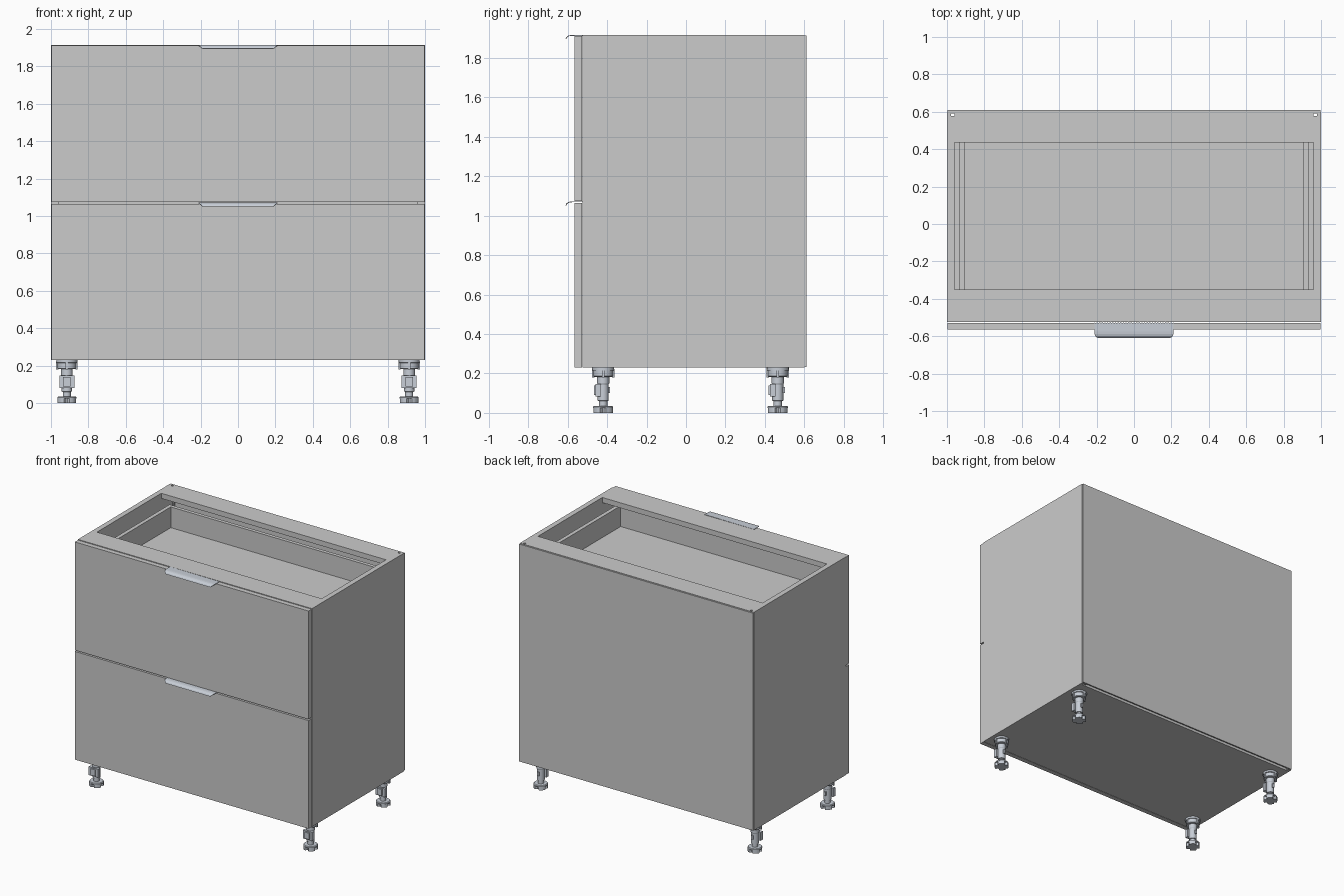
import bpy, bmesh, math

if "Cube" in bpy.data.objects:
    bpy.data.objects.remove(bpy.data.objects["Cube"])

metal = bpy.data.materials.new("metal")
metal.diffuse_color = (0.58, 0.62, 0.68, 1)
metal.use_nodes = True
metal.node_tree.nodes["Principled BSDF"].inputs["Base Color"].default_value = metal.diffuse_color


def make(name, verts, faces, mat=None):
    me = bpy.data.meshes.new(name)
    me.from_pydata(verts, [], faces)
    bm = bmesh.new()
    bm.from_mesh(me)
    bmesh.ops.recalc_face_normals(bm, faces=bm.faces)
    bm.to_mesh(me)
    bm.free()
    ob = bpy.data.objects.new(name, me)
    bpy.context.collection.objects.link(ob)
    if mat:
        me.materials.append(mat)
    return ob


def prism(name, pts, z0, z1, mat=None):
    n = len(pts)
    v = [(x, y, z) for z in (z0, z1) for x, y in pts]
    f = [list(range(n))[::-1], list(range(n, 2 * n))]
    f += [(i, (i + 1) % n, n + (i + 1) % n, n + i) for i in range(n)]
    return make(name, v, f, mat)


def box(name, x0, x1, y0, y1, z0, z1, mat=None):
    return prism(name, [(x0, y0), (x1, y0), (x1, y1), (x0, y1)], z0, z1, mat)


def lathe(name, profile, cx, cy, seg, mat):
    v = [(cx + r * math.cos(2 * math.pi * k / seg), cy + r * math.sin(2 * math.pi * k / seg), z)
         for r, z in profile for k in range(seg)]
    m = len(profile)
    f = [list(range(seg))[::-1], list(range((m - 1) * seg, m * seg))]
    for j in range(m - 1):
        for k in range(seg):
            a, b = j * seg + k, j * seg + (k + 1) % seg
            f.append((a, b, b + seg, a + seg))
    ob = make(name, v, f, mat)
    bpy.context.view_layer.objects.active = ob
    bpy.ops.object.select_all(action='DESELECT')
    ob.select_set(True)
    bpy.ops.object.shade_smooth_by_angle(angle=math.radians(30))
    return ob


# Carcass: grooved sides, bottom, top rails and back sheet
Z0, Z1 = 0.23, 1.915
for s, side in ((-1, "left"), (1, "right")):
    outline = [(1, -0.525), (1, 0.60), (0.96, 0.60), (0.96, 0.592),
               (0.978, 0.592), (0.978, 0.578), (0.96, 0.578), (0.96, -0.525)]
    prism(side + "_side_panel", [(s * x, y) for x, y in outline], Z0, Z1)
box("bottom_panel", -0.96, 0.96, -0.525, 0.578, Z0, Z0 + 0.04)
box("front_top_rail", -0.96, 0.96, -0.525, -0.35, Z1 - 0.04, Z1)
box("rear_top_rail", -0.96, 0.96, 0.435, 0.60, Z1 - 0.04, Z1)
box("back_panel", -0.998, 0.998, 0.60, 0.61, Z0 + 0.003, Z1 - 0.003)

# Drawer fronts
box("lower_drawer_front", -0.998, 0.998, -0.565, -0.528, Z0, 1.065)
box("upper_drawer_front", -0.998, 0.998, -0.565, -0.528, 1.075, 1.911)


# Open drawer boxes with runners
def drawer(name, z0, z1):
    yf, yb = -0.525, 0.50
    for s, side in ((-1, "left"), (1, "right")):
        xs = sorted((s * 0.905, s * 0.935))
        box(f"{name}_{side}_wall", *xs, yf, yb, z0, z1)
        xs = sorted((s * 0.935, s * 0.96))
        box(f"{name}_{side}_runner", *xs, yf + 0.01, yb, z0, z0 + 0.06)
    box(name + "_back", -0.905, 0.905, 0.472, yb, z0, z1)
    box(name + "_inner_front", -0.905, 0.905, yf, yf + 0.03, z0, z1)
    box(name + "_floor", -0.905, 0.905, yf + 0.03, 0.472, z0 + 0.01, z0 + 0.04)


drawer("top_drawer", 1.61, 1.81)
drawer("middle_drawer", 1.12, 1.38)
drawer("bottom_drawer", 0.30, 0.72)


# Lip handles: curved strip with serrated rear edge
def handle(name, zt):
    prof = [(-0.525, 0, 0.212), (-0.532, 0, 0.212), (-0.575, 0, 0.212), (-0.588, -0.001, 0.211),
            (-0.598, -0.004, 0.207), (-0.605, -0.010, 0.200), (-0.609, -0.019, 0.190)]
    n = 60
    v = []
    for j, (y, z, w) in enumerate(prof):
        for i in range(n + 1):
            tooth = 0.006 if j == 0 and i % 2 else 0
            v.append((w * (2 * i / n - 1), y - tooth, zt + z))
    f = [(j * (n + 1) + i, j * (n + 1) + i + 1, (j + 1) * (n + 1) + i + 1, (j + 1) * (n + 1) + i)
         for j in range(len(prof) - 1) for i in range(n)]
    ob = make(name, v, f, metal)
    mod = ob.modifiers.new("thickness", 'SOLIDIFY')
    mod.thickness = 0.004
    mod.offset = 0


handle("upper_handle", 1.9135)
handle("lower_handle", 1.070)


# Adjustable legs
def leg(name, cx, cy):
    lathe(name + "_flange", [(0.046, 0.182), (0.05, 0.186), (0.05, 0.214), (0.056, 0.216), (0.056, 0.23)],
          cx, cy, 24, metal)
    lathe(name + "_shaft", [(0.021, 0.03), (0.021, 0.06), (0.028, 0.062), (0.028, 0.145),
                            (0.031, 0.15), (0.031, 0.185)], cx, cy, 20, metal)
    # plinth clip on the front of the shaft
    box(name + "_clip", cx - 0.04, cx + 0.04, cy - 0.038, cy - 0.012, 0.082, 0.147, metal)
    box(name + "_clip_tab", cx - 0.02, cx + 0.02, cy - 0.047, cy - 0.038, 0.09, 0.14, metal)
    box(name + "_rear_lug", cx - 0.008, cx + 0.008, cy + 0.02, cy + 0.036, 0.10, 0.13, metal)
    # ribs around the flange
    for k in range(4):
        a = k * math.pi / 2
        x, y = cx + 0.051 * math.cos(a), cy + 0.051 * math.sin(a)
        box(f"{name}_rib_{k}", x - 0.006, x + 0.006, y - 0.006, y + 0.006, 0.18, 0.222, metal)
    # notched foot
    seg = 32
    pts = []
    for k in range(seg):
        r = 0.036 if k % 8 in (0, 1) else 0.051
        a = 2 * math.pi * (k - 0.5) / seg
        pts.append((cx + r * math.cos(a), cy + r * math.sin(a)))
    prism(name + "_foot", pts, 0, 0.026, metal)
    lathe(name + "_foot_cap", [(0.051, 0.024), (0.051, 0.031), (0.046, 0.036)], cx, cy, 32, metal)


for sx, side in ((-1, "left"), (1, "right")):
    for y, end in ((-0.42, "front"), (0.465, "rear")):
        leg(f"{end}_{side}_leg", sx * 0.915, y)
